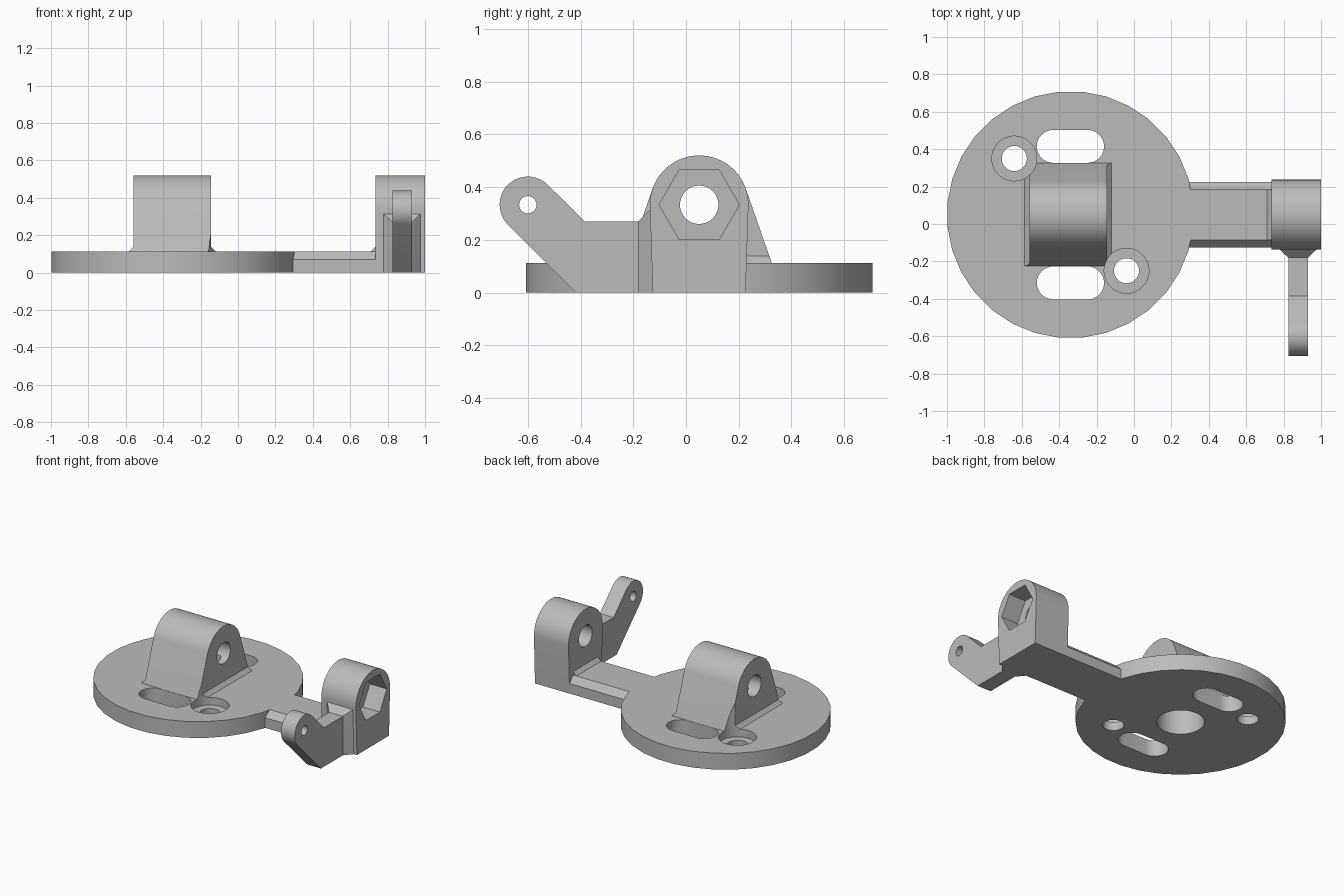
import bpy, bmesh
from math import cos, sin, radians
from mathutils import Vector

cube = bpy.data.objects.get("Cube")
if cube:
    bpy.data.objects.remove(cube, do_unlink=True)

grey = bpy.data.materials.new("light grey plastic")
grey.use_nodes = True
colour = (0.5, 0.5, 0.5, 1)
grey.diffuse_color = colour
grey.node_tree.nodes["Principled BSDF"].inputs["Base Color"].default_value = colour

PLATE = 0.113            # plate thickness
CX, CY = -0.34, 0.05     # plate centre
AXIS_Z, ROUND = 0.333, 0.187


def finish(name, bm):
    bmesh.ops.recalc_face_normals(bm, faces=bm.faces)
    mesh = bpy.data.meshes.new(name)
    bm.to_mesh(mesh)
    bm.free()
    mesh.materials.append(grey)
    obj = bpy.data.objects.new(name, mesh)
    bpy.context.collection.objects.link(obj)
    return obj


def arc(u, v, r, start=0, end=360, n=32):
    """Points on an arc; a full turn leaves out the repeated end point."""
    full = end - start == 360
    step = (end - start) / (n if full else n - 1)
    angles = [radians(start + step * i) for i in range(n)]
    return [(u + r * cos(a), v + r * sin(a)) for a in angles]


def prism(name, profile, lo, hi, axis="x"):
    """Extrude a (y, z) profile along x, or an (x, y) profile along z."""
    bm = bmesh.new()
    place = (lambda u, v, h: (h, u, v)) if axis == "x" else (lambda u, v, h: (u, v, h))
    ends = [[bm.verts.new(place(u, v, h)) for u, v in profile] for h in (lo, hi)]
    bm.faces.new(ends[0])
    bm.faces.new(ends[1])
    for i in range(len(profile)):
        j = (i + 1) % len(profile)
        bm.faces.new((ends[0][i], ends[0][j], ends[1][j], ends[1][i]))
    return finish(name, bm)


def hull(name, points):
    bm = bmesh.new()
    for p in points:
        bm.verts.new(Vector(p))
    bmesh.ops.convex_hull(bm, input=bm.verts)
    bmesh.ops.dissolve_limit(bm, angle_limit=0.01, verts=bm.verts, edges=bm.edges)
    return finish(name, bm)


def combine(obj, others, operation):
    """Apply booleans in turn and remove the helper solids."""
    for other in others:
        mod = obj.modifiers.new("bool", "BOOLEAN")
        mod.operation, mod.solver, mod.object = operation, "EXACT", other
        bpy.context.view_layer.objects.active = obj
        bpy.ops.object.modifier_apply(modifier=mod.name)
        bpy.data.objects.remove(other, do_unlink=True)


def bolt_hole():
    return prism("cutter", arc(CY, AXIS_Z, 0.073), -1.2, 1.2)


def hub_bore():
    return prism("cutter", arc(CX, CY, 0.15), -0.1, 0.28, "z")


def counterbores():
    return [prism("cutter", arc(CX + 0.3 * s, CY - 0.3 * s, 0.12), 0.06, 0.6, "z")
            for s in (-1, 1)]


# Round plate with the bridge reaching out to the lug
plate = prism("base_plate", arc(CX, CY, 0.66, 5.625, 365.625), 0, PLATE, "z")
bridge = prism("bridge", [(-0.125, 0), (0.225, 0), (0.225, 0.07), (0.185, PLATE),
                          (-0.085, PLATE), (-0.125, 0.07)], 0.2, 0.76)
combine(plate, [bridge], "UNION")

# Slots, screw holes with counterbores, and the centre bore
cuts = counterbores() + [hub_bore()]
for s in (-1, 1):
    cuts.append(prism("cutter", arc(CX + 0.3 * s, CY - 0.3 * s, 0.067), -0.1, 0.3, "z"))
    slot = (arc(CX + 0.092, CY + 0.365 * s, 0.088, -90, 90, 16)
            + arc(CX - 0.092, CY + 0.365 * s, 0.088, 90, 270, 16))
    cuts.append(prism("cutter", slot, -0.1, 0.3, "z"))
combine(plate, cuts, "DIFFERENCE")

# Pivot block on the plate, with a flared foot at both ends
block = prism("pivot_block", arc(CY, AXIS_Z, ROUND, 19.2, 160.8)
              + [(CY - 0.275, PLATE), (CY + 0.275, PLATE)], -0.56, -0.145)
foot = hull("foot", [(x, CY + y * s, z) for s in (-1, 1) for x, y, z in (
    (-0.585, 0.275, PLATE), (-0.12, 0.275, PLATE),
    (-0.56, 0.266, 0.138), (-0.145, 0.266, 0.138))])
combine(block, [foot], "UNION")
combine(block, [bolt_hole(), hub_bore()] + counterbores(), "DIFFERENCE")

# End lug with a bolt hole and a hexagonal nut pocket
lug = prism("end_lug", arc(CY, AXIS_Z, ROUND, -2, 182)
            + [(CY - 0.176, 0), (CY + 0.176, 0)], 0.735, 1.0)
pocket = prism("cutter", arc(CY, AXIS_Z, 0.152, n=6), 0.87, 1.1)
combine(lug, [bolt_hole(), pocket], "DIFFERENCE")

# Small chamfer where the bridge meets the lug
chamfer = hull("lug_chamfer", [(x, y, z) for y in (-0.085, 0.185) for x, z in (
    (0.71, PLATE), (0.736, PLATE), (0.736, 0.138))])

# Bent lever arm with a small hole in its round tip
lever = prism("lever_arm", arc(-0.6, AXIS_Z, 0.107, 45, 225, 20)
              + [(-0.419, 0), (-0.13, 0), (-0.13, 0.27), (-0.385, 0.27)], 0.825, 0.93)
combine(lever, [prism("cutter", arc(-0.6, AXIS_Z, 0.033, n=24), 0.7, 1.1)], "DIFFERENCE")

# Flared gusset joining the lever to the lug
gusset = hull("lever_gusset", [(0.8775 + w * s, y, z) for s in (-1, 1) for w, y, z in (
    (0.0525, -0.18, 0), (0.0525, -0.18, 0.27), (0.1, -0.125, 0), (0.1, -0.135, 0.315))])

for obj in (plate, block, lug, chamfer, lever, gusset):
    bpy.ops.object.select_all(action="DESELECT")
    obj.select_set(True)
    bpy.context.view_layer.objects.active = obj
    bpy.ops.object.shade_smooth_by_angle(angle=radians(30))
